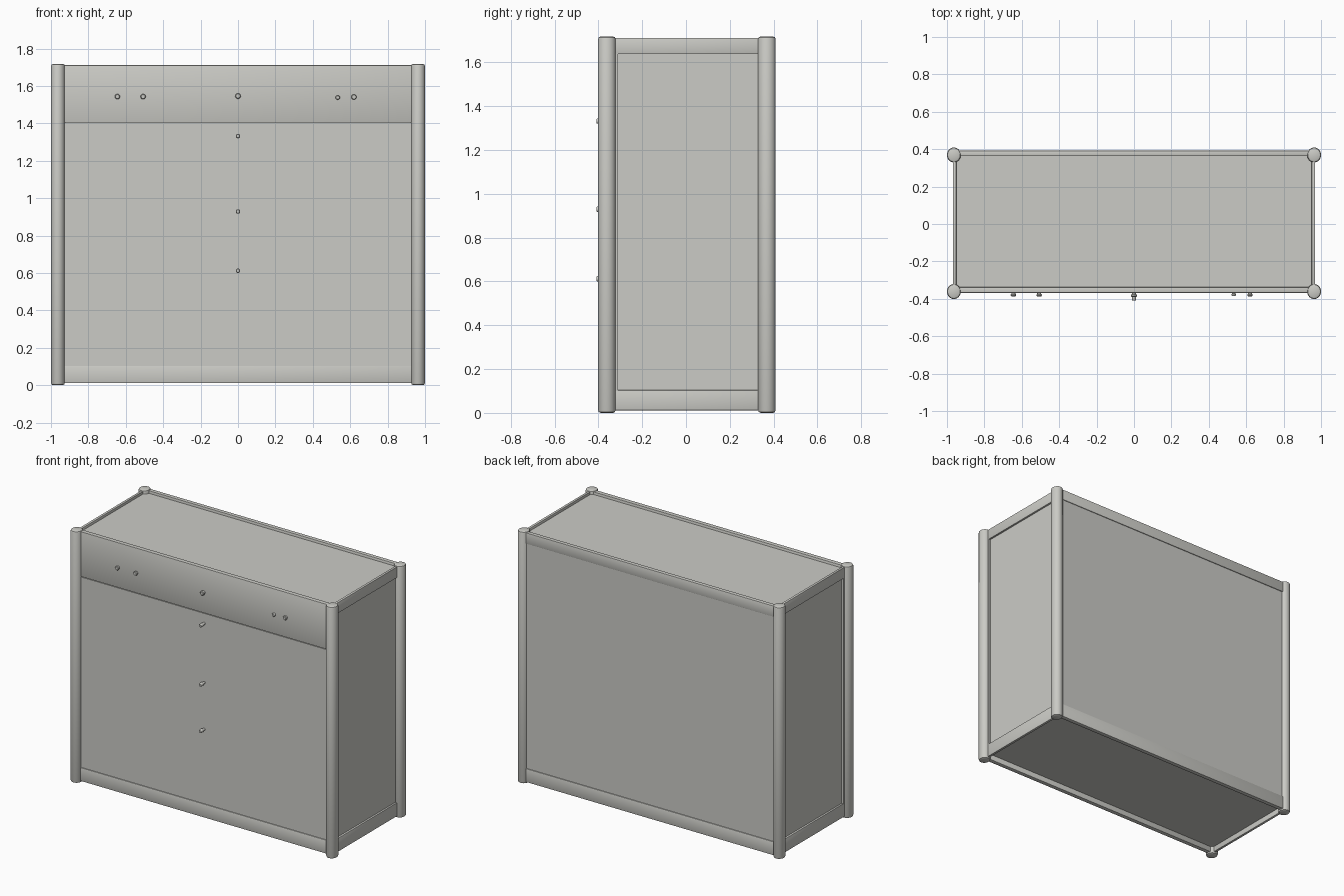
import bpy, bmesh, math
from mathutils import Matrix, Vector

if "Cube" in bpy.data.objects:
    bpy.data.objects.remove(bpy.data.objects["Cube"])

grey = bpy.data.materials.new("warm grey")
grey.diffuse_color = (0.60, 0.60, 0.565, 1)
grey.use_nodes = True
grey.node_tree.nodes["Principled BSDF"].inputs["Base Color"].default_value = grey.diffuse_color


def add_object(name, bm, smooth=False):
    bmesh.ops.recalc_face_normals(bm, faces=bm.faces[:])
    mesh = bpy.data.meshes.new(name)
    bm.to_mesh(mesh)
    bm.free()
    mesh.materials.append(grey)
    ob = bpy.data.objects.new(name, mesh)
    bpy.context.collection.objects.link(ob)
    if smooth:
        bpy.ops.object.select_all(action='DESELECT')
        ob.select_set(True)
        bpy.context.view_layer.objects.active = ob
        bpy.ops.object.shade_smooth_by_angle(angle=math.radians(40))
    return ob


def box(name, x, y, z, bevel=0.0):
    """Box from (min, max) ranges, with optional rounded edges."""
    bm = bmesh.new()
    size = Vector((x[1] - x[0], y[1] - y[0], z[1] - z[0]))
    mid = Vector((sum(x) / 2, sum(y) / 2, sum(z) / 2))
    bmesh.ops.create_cube(bm, size=1, matrix=Matrix.Translation(mid) @ Matrix.Diagonal((*size, 1)))
    if bevel:
        bmesh.ops.bevel(bm, geom=bm.edges[:], offset=bevel, segments=2, profile=0.5, affect='EDGES')
    return add_object(name, bm, bevel > 0)


def lathe(name, profile, matrix, steps=32):
    """Turned part: (radius, height) profile spun about z, then placed."""
    bm = bmesh.new()
    verts = [bm.verts.new((r, 0, h)) for r, h in profile]
    edges = [bm.edges.new(pair) for pair in zip(verts, verts[1:])]
    bmesh.ops.spin(bm, geom=verts + edges, cent=(0, 0, 0), axis=(0, 0, 1),
                   angle=math.tau, steps=steps)
    bmesh.ops.remove_doubles(bm, verts=bm.verts[:], dist=1e-5)
    bmesh.ops.transform(bm, matrix=matrix, verts=bm.verts[:])
    return add_object(name, bm, True)


H = 1.718        # total height
PX = 0.963       # post centre in x
FY, BY = -0.361, 0.369   # front and back post centres in y

# Cabinet core, its top and bottom recessed inside the rim
box("cabinet_body", (-0.955, 0.955), (-0.358, 0.38), (0.05, 1.693))

# Four round corner posts with softened ends
post = [(0, 0), (0.026, 0), (0.034, 0.004), (0.037, 0.012),
        (0.037, H - 0.012), (0.034, H - 0.004), (0.026, H), (0, H)]
for sx, side in ((-1, "left"), (1, "right")):
    for y, end in ((FY, "front"), (BY, "back")):
        lathe(f"{end}_{side}_post", post,
              Matrix.Translation((sx * PX, y, 0)) @ Matrix.Diagonal((1, 1.08, 1, 1)))

# Front: plinth, large door panel and drawer front with a thin seam between
box("front_plinth", (-0.95, 0.95), (-0.370, -0.34), (0.012, 0.104), 0.003)
box("front_panel", (-0.95, 0.95), (-0.365, -0.34), (0.104, 1.401))
box("drawer_front", (-0.95, 0.95), (-0.368, -0.338), (1.405, 1.711), 0.002)

# Back: plinth, panel and top rail
box("back_plinth", (-0.95, 0.95), (0.362, 0.392), (0.012, 0.104), 0.003)
box("back_panel", (-0.95, 0.95), (0.362, 0.387), (0.10, 1.64))
box("back_top_rail", (-0.95, 0.95), (0.364, 0.392), (1.637, 1.711), 0.003)

# Sides: bottom and top rails and upright stiles around the recessed panel
for s, side in ((-1, "left"), (1, "right")):
    xr = sorted((s * 0.950, s * 0.968))
    box(f"{side}_plinth", xr, (-0.35, 0.36), (0.012, 0.104), 0.003)
    box(f"{side}_top_rail", xr, (-0.35, 0.36), (1.637, 1.711), 0.003)
    for yr, end in (((-0.35, -0.311), "front"), ((0.330, 0.36), "back")):
        box(f"{side}_{end}_stile", xr, yr, (0.02, 1.70))

# Knobs: x, z, head radius, outer tip in y
knobs = [(-0.645, 1.543, 0.014, -0.387), (-0.507, 1.543, 0.014, -0.387),
         (0.0, 1.546, 0.015, -0.390), (0.533, 1.538, 0.012, -0.384),
         (0.620, 1.541, 0.014, -0.387), (0.0, 1.332, 0.012, -0.409),
         (0.0, 0.929, 0.012, -0.409), (0.0, 0.612, 0.012, -0.409)]
for i, (x, z, r, tip) in enumerate(knobs):
    length = -0.360 - tip
    neck = length * 0.5
    shape = [(0, 0), (r * 0.75, 0), (r * 0.75, neck), (r, neck + 0.003),
             (r, length - 0.004), (r * 0.75, length), (0, length)]
    lathe(f"knob_{i + 1}", shape,
          Matrix.Translation((x, -0.360, z)) @ Matrix.Rotation(math.pi / 2, 4, 'X'), 16)
